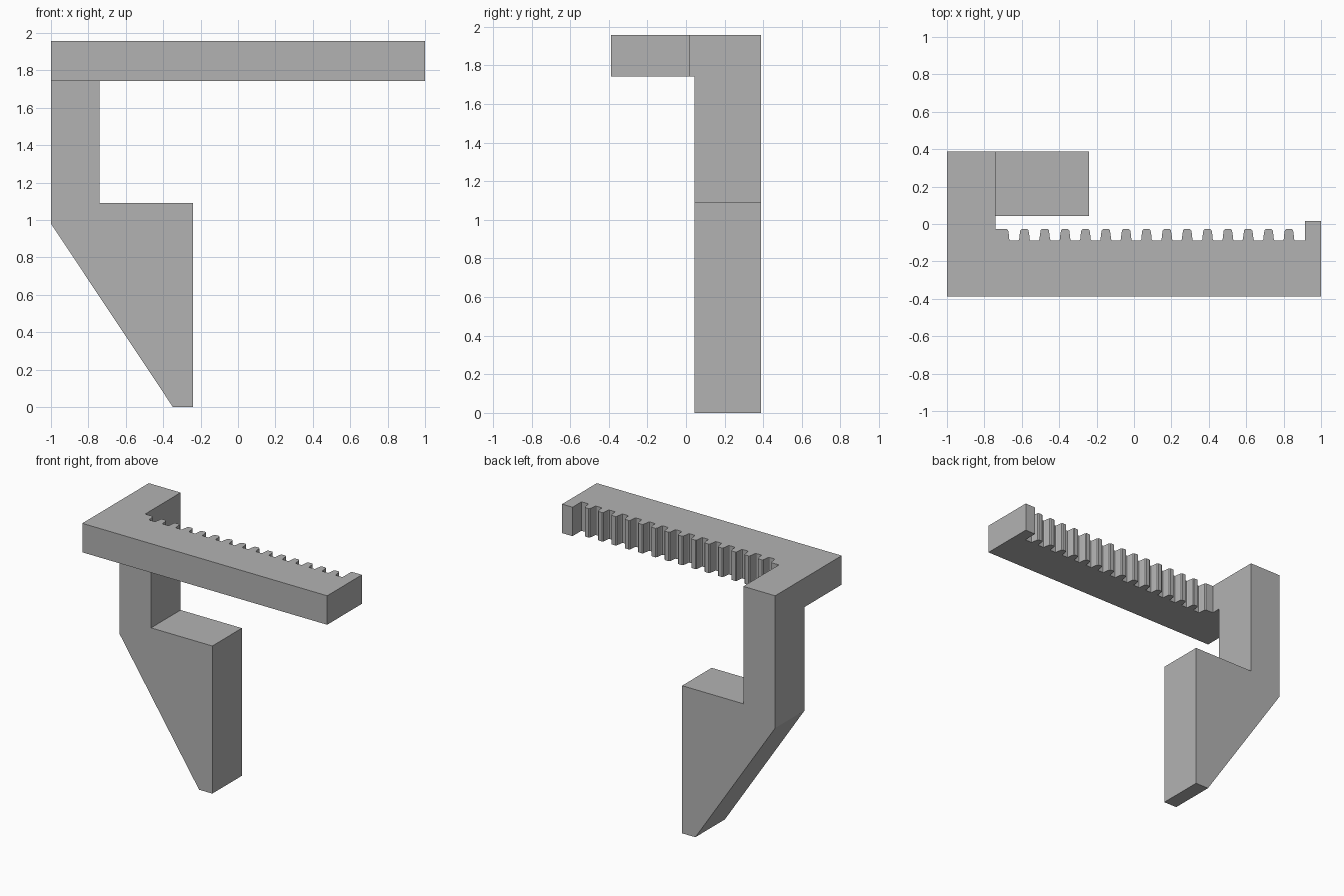
import bpy
import bmesh
from mathutils import Vector

cube = bpy.data.objects.get("Cube")
if cube:
    bpy.data.objects.remove(cube, do_unlink=True)

grey = bpy.data.materials.new("plain grey")
grey.use_nodes = True
colour = (0.45, 0.45, 0.45, 1)
grey.diffuse_color = colour
grey.node_tree.nodes["Principled BSDF"].inputs["Base Color"].default_value = colour


def extrude_profile(name, points, offset):
    """Make a solid by sweeping a closed outline along offset."""
    bm = bmesh.new()
    face = bm.faces.new([bm.verts.new(p) for p in points])
    swept = bmesh.ops.extrude_face_region(bm, geom=[face], use_keep_orig=True)
    moved = [g for g in swept["geom"] if isinstance(g, bmesh.types.BMVert)]
    bmesh.ops.translate(bm, verts=moved, vec=Vector(offset))
    bmesh.ops.recalc_face_normals(bm, faces=bm.faces)
    mesh = bpy.data.meshes.new(name)
    bm.to_mesh(mesh)
    bm.free()
    mesh.materials.append(grey)
    obj = bpy.data.objects.new(name, mesh)
    bpy.context.collection.objects.link(obj)
    return obj


LEFT, RIGHT, COLUMN = -1.0, 1.0, -0.74
FRONT, BACK = -0.388, 0.388
BAR_BOTTOM, BAR_TOP = 1.743, 1.957

# Toothed bar: L-shaped outline with a row of teeth along its back edge
flank = [(0.015, -0.027), (0.022, -0.034), (0.026, -0.06),
         (0.028, -0.082), (0.032, -0.088)]
first_tooth, pitch, teeth = -0.586, 0.1088, 14
outline = [(LEFT, FRONT), (LEFT, BACK), (COLUMN, BACK), (COLUMN, -0.027)]
outline += [(first_tooth - pitch + dx, y) for dx, y in flank]
for i in range(teeth):
    centre = first_tooth + i * pitch
    outline += [(centre - dx, y) for dx, y in reversed(flank)]
    outline += [(centre + dx, y) for dx, y in flank]
outline += [(0.915, -0.088), (0.915, 0.017), (RIGHT, 0.017), (RIGHT, FRONT)]
bar = extrude_profile("toothed_bar", [(x, y, BAR_BOTTOM) for x, y in outline],
                      (0, 0, BAR_TOP - BAR_BOTTOM))

# Leg: column widening into a tapered foot
leg_outline = [(LEFT, BAR_BOTTOM), (LEFT, 0.98), (-0.348, 0), (-0.24, 0),
               (-0.24, 1.09), (COLUMN, 1.09), (COLUMN, BAR_BOTTOM)]
leg_front = 0.043
leg = extrude_profile("tapered_leg", [(x, leg_front, z) for x, z in leg_outline],
                      (0, BACK - leg_front, 0))

# Merge the leg into the bar as one solid
union = bar.modifiers.new("join_leg", "BOOLEAN")
union.operation = "UNION"
union.solver = "EXACT"
union.object = leg
bpy.context.view_layer.objects.active = bar
bar.select_set(True)
bpy.ops.object.modifier_apply(modifier=union.name)
bpy.data.objects.remove(leg, do_unlink=True)
bar.name = "toothed_bracket"
